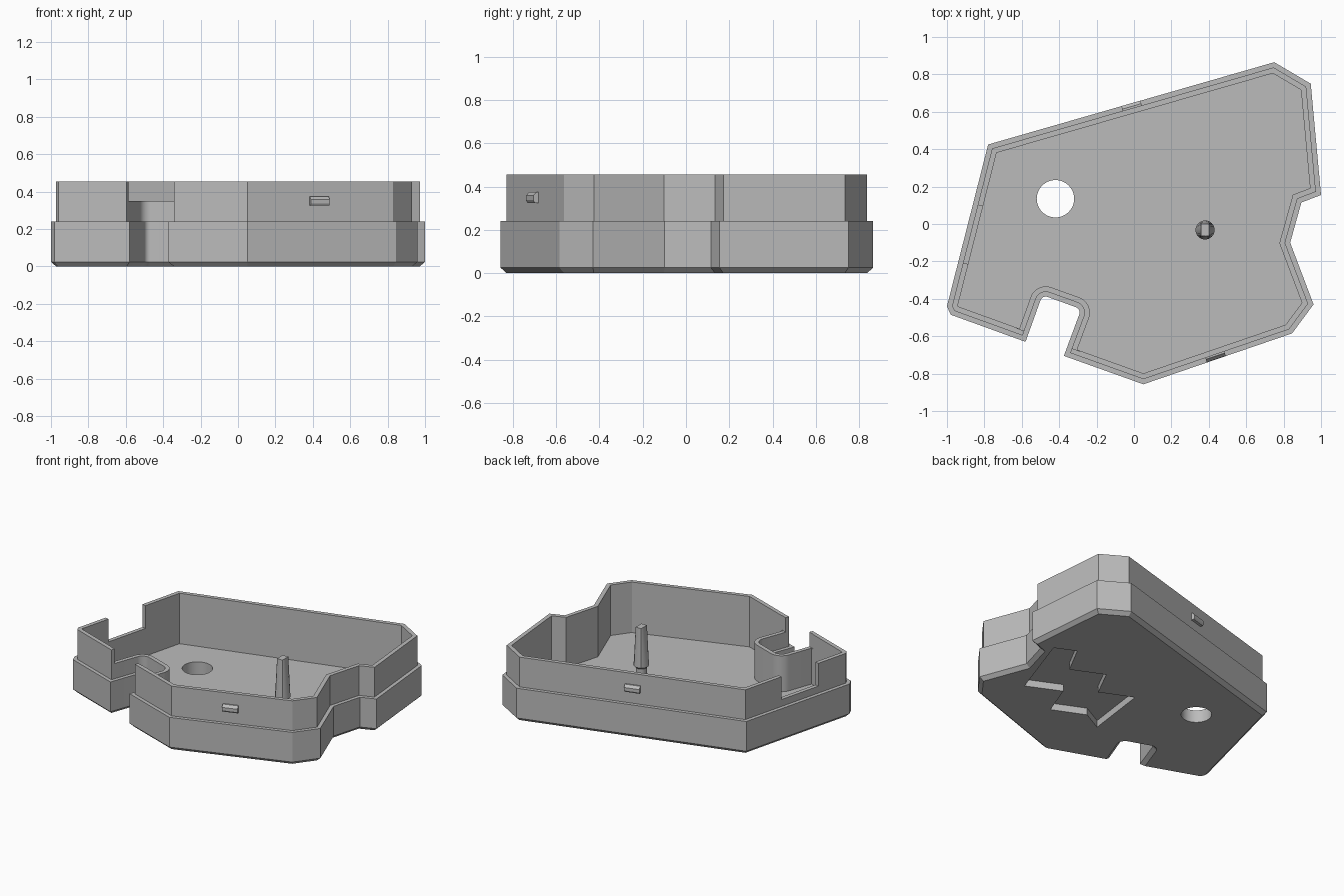
import bpy, bmesh, math
from mathutils import Vector

if "Cube" in bpy.data.objects:
    bpy.data.objects.remove(bpy.data.objects["Cube"])

grey = bpy.data.materials.new("plain_grey")
grey.use_nodes = True
grey.diffuse_color = (0.5, 0.5, 0.5, 1)
grey.node_tree.nodes["Principled BSDF"].inputs["Base Color"].default_value = (0.5, 0.5, 0.5, 1)

FLOOR, STEP, TOP = 0.09, 0.24, 0.455
LIP, WALL = 0.026, 0.055


def loft(name, rings):
    """Closed solid through rings of equal point count."""
    bm = bmesh.new()
    loops = [[bm.verts.new(p) for p in ring] for ring in rings]
    n = len(loops[0])
    for low, high in zip(loops, loops[1:]):
        for i in range(n):
            j = (i + 1) % n
            bm.faces.new((low[i], low[j], high[j], high[i]))
    bm.faces.new(loops[0][::-1])
    bm.faces.new(loops[-1])
    bmesh.ops.recalc_face_normals(bm, faces=bm.faces)
    mesh = bpy.data.meshes.new(name)
    bm.to_mesh(mesh)
    bm.free()
    mesh.materials.append(grey)
    obj = bpy.data.objects.new(name, mesh)
    bpy.context.collection.objects.link(obj)
    return obj


def prism(name, points, z0, z1):
    return loft(name, [[(x, y, z) for x, y in points] for z in (z0, z1)])


def select(obj):
    bpy.ops.object.select_all(action='DESELECT')
    obj.select_set(True)
    bpy.context.view_layer.objects.active = obj


def cut(obj, cutter):
    mod = obj.modifiers.new("cut", 'BOOLEAN')
    mod.operation, mod.solver, mod.object = 'DIFFERENCE', 'EXACT', cutter
    select(obj)
    bpy.ops.object.modifier_apply(modifier=mod.name)
    bpy.data.objects.remove(cutter)


def turned_box(name, cx, cy, length, width, angle, z0, z1):
    u = Vector((math.cos(angle), math.sin(angle))) * length / 2
    v = Vector((-math.sin(angle), math.cos(angle))) * width / 2
    c = Vector((cx, cy))
    return prism(name, [c - u - v, c + u - v, c + u + v, c - u + v], z0, z1)


def circle(x, y, r, n=48):
    return [(x + r * math.cos(math.tau * i / n), y + r * math.sin(math.tau * i / n))
            for i in range(n)]


# Plan outline, anticlockwise; the two notch corners are rounded
outline = [Vector(p) for p in (
    (-1, -.44), (-.98, -.485), (-.58, -.63), (-.49, -.38), (-.282, -.455),
    (-.375, -.705), (.05, -.857), (.845, -.585), (.96, -.43), (.835, -.10),
    (.895, .115), (1, .155), (.945, .75), (.75, .865), (-.78, .425))]
ROUNDED = (3, 4)


def plan(inset, z):
    """Outline moved inward, with rounded notch corners, at height z."""
    n, moved, ring = len(outline), [], []
    for i, p in enumerate(outline):
        a = (p - outline[i - 1]).normalized()
        b = (outline[(i + 1) % n] - p).normalized()
        na, nb = Vector((-a.y, a.x)), Vector((-b.y, b.x))
        moved.append(p + (na + nb) * inset / (1 + na.dot(nb)))
    for i, p in enumerate(moved):
        if i not in ROUNDED:
            ring.append((p.x, p.y, z))
            continue
        r = 0.03 + inset
        a = (moved[i - 1] - p).normalized()
        b = (moved[(i + 1) % n] - p).normalized()
        half = a.angle(b) / 2
        t = r / math.tan(half)
        c = p + (a + b).normalized() * r / math.sin(half)
        start, end = p + a * t - c, p + b * t - c
        for k in range(9):
            q = c + start.lerp(end, k / 8).normalized() * r
            ring.append((q.x, q.y, z))
    return ring


# Tray: chamfered foot, stepped outside wall, hollow inside
tray = loft("tray", [plan(LIP, 0), plan(0, 0.025), plan(0, STEP), plan(LIP, STEP),
                     plan(LIP, TOP), plan(WALL, TOP), plan(WALL, FLOOR)])

# Round hole in the floor
cut(tray, prism("hole_cutter", circle(-.42, .135, .1), -.1, .2))
# Slot in the side wall
cut(tray, turned_box("slot_cutter", -.866, -.055, .318, .14,
                     math.atan2(.865, .22), .29, .6))
# Lowered wall around the notch
cut(tray, turned_box("notch_cutter", -.412, -.489, .36, .275,
                     math.radians(-20), .35, .6))
# Zigzag recess under the floor
zigzag = [(.86, .205), (.714, .273), (.598, .054), (.369, .157), (.262, -.053),
          (.033, .05), (-.027, -.409), (.127, -.326), (.356, -.429),
          (.446, -.189), (.685, -.30)]
cut(tray, prism("zigzag_cutter", zigzag, -.1, .05))


# Snap clips on the long walls
def clip(name, x, y, p, q):
    along = (outline[q] - outline[p]).normalized()
    out = Vector((along.y, -along.x))
    profile = [(-.01, .325), (.018, .325), (.025, .337), (.025, .358), (.008, .375), (-.01, .375)]
    rings = []
    for s in (-.053, .053):
        c = Vector((x, y)) + along * s
        rings.append([(*(c + out * d), z) for d, z in profile])
    loft(name, rings)


clip("front_clip", .432, -.699, 6, 7)
clip("back_clip", -.010, .621, 13, 14)

# Peg: narrow neck, then a taper to a flat rectangular tip
px, py = .38, -.032


def peg_ring(r, z, wx=1, wy=1):
    return [(px + max(-wx, min(wx, x)), py + max(-wy, min(wy, y)), z)
            for x, y in circle(0, 0, r, 32)]


peg = loft("peg", [peg_ring(.036, FLOOR - .01), peg_ring(.036, .15),
                   peg_ring(.051, .165), peg_ring(.04, TOP - .01, .022, .033)])

for obj in (tray, peg):
    select(obj)
    bpy.ops.object.shade_smooth_by_angle(angle=math.radians(20))
